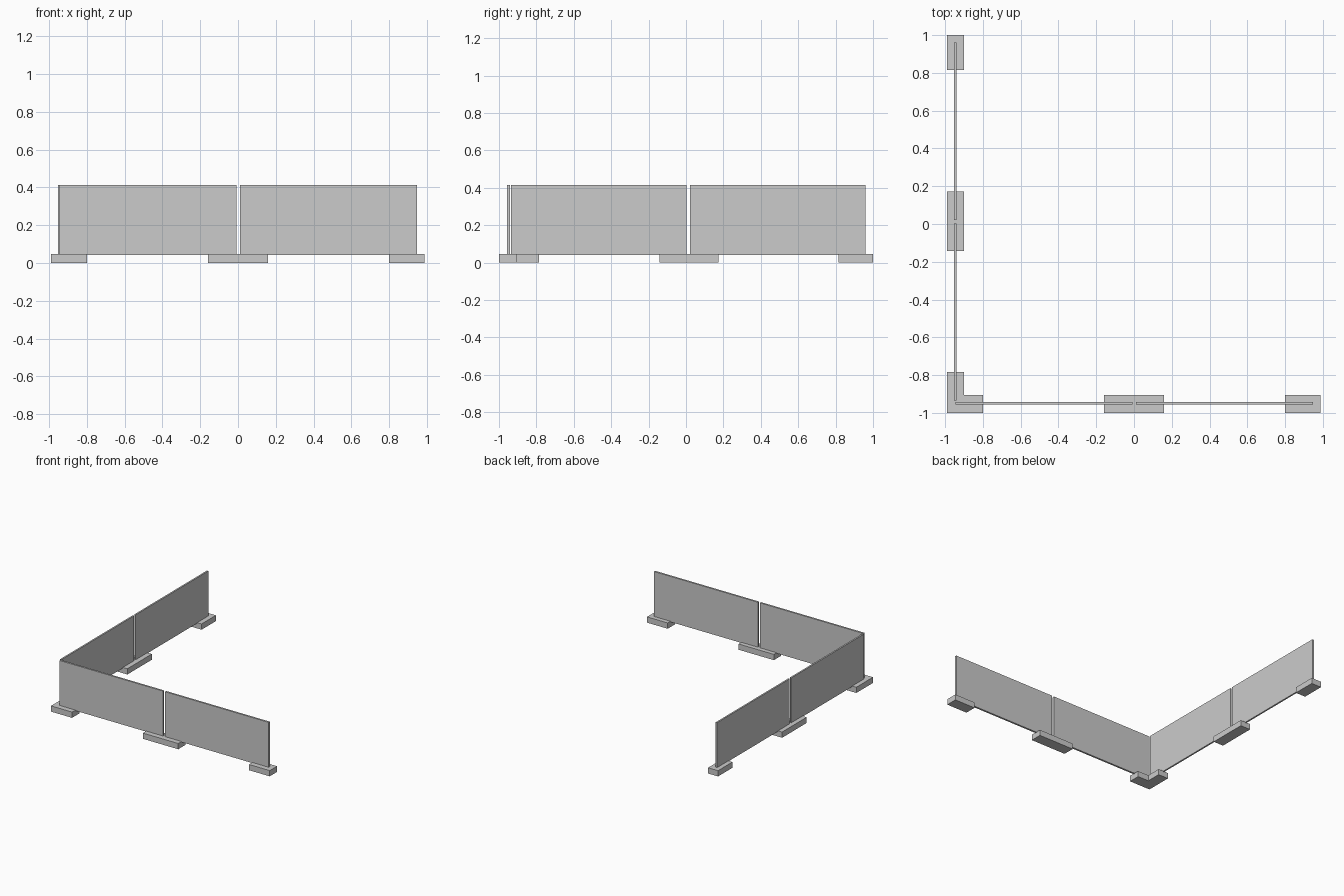
import bpy
import bmesh

cube = bpy.data.objects.get("Cube")
if cube:
    bpy.data.objects.remove(cube, do_unlink=True)


def make_material(name, colour):
    mat = bpy.data.materials.new(name)
    mat.use_nodes = True
    mat.diffuse_color = colour
    mat.node_tree.nodes["Principled BSDF"].inputs["Base Color"].default_value = colour
    return mat


grey = make_material("light grey", (0.6, 0.6, 0.6, 1))


def extrude_outline(name, outline, z0, z1):
    """Raise a counter-clockwise floor outline into a solid slab."""
    bm = bmesh.new()
    base = bm.faces.new([bm.verts.new((x, y, z0)) for x, y in outline])
    top = bmesh.ops.extrude_face_region(bm, geom=[base])["geom"]
    verts = [v for v in top if isinstance(v, bmesh.types.BMVert)]
    bmesh.ops.translate(bm, verts=verts, vec=(0, 0, z1 - z0))
    bmesh.ops.recalc_face_normals(bm, faces=bm.faces)
    mesh = bpy.data.meshes.new(name)
    bm.to_mesh(mesh)
    bm.free()
    mesh.materials.append(grey)
    obj = bpy.data.objects.new(name, mesh)
    bpy.context.collection.objects.link(obj)
    return obj


def rectangle(x0, x1, y0, y1):
    return [(x0, y0), (x1, y0), (x1, y1), (x0, y1)]


FOOT_TOP = 0.047
PANEL_BOTTOM, PANEL_TOP = 0.042, 0.414
OUT_X, IN_X = -0.99, -0.9      # side row of feet
OUT_Y, IN_Y = -1.0, -0.906     # front row of feet

# Front wall panels
for name, x0, x1 in (("front_panel_right", -0.944, -0.008),
                     ("front_panel_left", 0.011, 0.948)):
    extrude_outline(name, rectangle(x0, x1, -0.957, -0.942), PANEL_BOTTOM, PANEL_TOP)

# Side wall panels
for name, y0, y1 in (("side_panel_front", -0.935, 0.003),
                     ("side_panel_back", 0.022, 0.96)):
    extrude_outline(name, rectangle(-0.953, -0.94, y0, y1), PANEL_BOTTOM, PANEL_TOP)

# Feet along the front wall
for name, x0, x1 in (("front_middle_foot", -0.16, 0.16),
                     ("front_end_foot", 0.8, 0.987)):
    extrude_outline(name, rectangle(x0, x1, OUT_Y, IN_Y), 0, FOOT_TOP)

# Feet along the side wall
for name, y0, y1 in (("side_middle_foot", -0.143, 0.173),
                     ("side_end_foot", 0.815, 1.0)):
    extrude_outline(name, rectangle(OUT_X, IN_X, y0, y1), 0, FOOT_TOP)

# L-shaped corner foot
extrude_outline("corner_foot",
                [(OUT_X, OUT_Y), (-0.8, OUT_Y), (-0.8, IN_Y),
                 (IN_X, IN_Y), (IN_X, -0.785), (OUT_X, -0.785)],
                0, FOOT_TOP)
